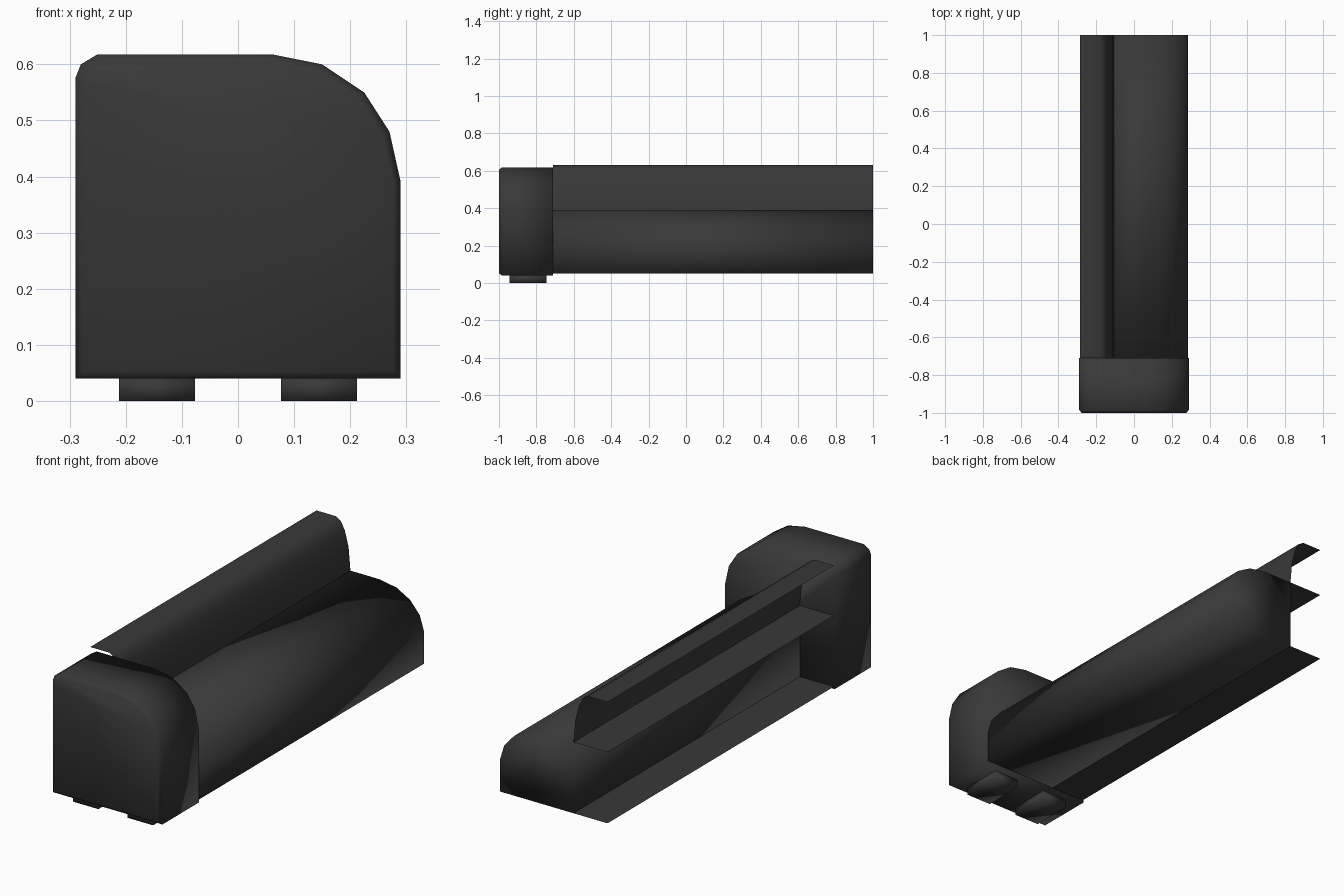
import bpy
import bmesh

cube = bpy.data.objects.get("Cube")
if cube:
    bpy.data.objects.remove(cube, do_unlink=True)

fabric = bpy.data.materials.new("charcoal_fabric")
fabric.use_nodes = True
colour = (0.04, 0.04, 0.04, 1)
fabric.diffuse_color = colour
fabric.node_tree.nodes["Principled BSDF"].inputs["Base Color"].default_value = colour


def loft(name, profile, stations, closed=True, caps=True):
    """Sweep an (x, z) profile along y; each station is (y, scale)."""
    mid_x = (min(p[0] for p in profile) + max(p[0] for p in profile)) / 2
    mid_z = (min(p[1] for p in profile) + max(p[1] for p in profile)) / 2
    bm = bmesh.new()
    rings = [[bm.verts.new((mid_x + (x - mid_x) * s, y, mid_z + (z - mid_z) * s))
              for x, z in profile] for y, s in stations]
    n = len(profile)
    for a, b in zip(rings, rings[1:]):
        for i in range(n if closed else n - 1):
            j = (i + 1) % n
            bm.faces.new((a[i], a[j], b[j], b[i]))
    if caps:
        bm.faces.new(rings[0])
        bm.faces.new(rings[-1])
    bmesh.ops.recalc_face_normals(bm, faces=bm.faces)
    mesh = bpy.data.meshes.new(name)
    bm.to_mesh(mesh)
    bm.free()
    mesh.materials.append(fabric)
    for face in mesh.polygons:
        face.use_smooth = True
    obj = bpy.data.objects.new(name, mesh)
    bpy.context.collection.objects.link(obj)
    return obj


ARM_BACK, END = -0.71, 1.0
BACK_X, SEAT_X = -0.285, -0.105
SEAT_Z, BASE_Z = 0.39, 0.05
run = [(ARM_BACK, 1), (END, 1)]

# Armrest with a rounded shoulder and a narrow bevel on the outer face
arm = [(-0.29, 0.04), (-0.29, 0.575), (-0.28, 0.6), (-0.25, 0.618),
       (0.06, 0.618), (0.15, 0.6), (0.225, 0.55), (0.27, 0.48),
       (0.29, 0.39), (0.29, 0.04)]
loft("armrest", arm, [(-1, 0.955), (-0.985, 1), (ARM_BACK, 1)])

# Seat with a rounded front edge
seat = [(SEAT_X, BASE_Z), (SEAT_X, SEAT_Z), (0.05, SEAT_Z), (0.14, 0.374),
        (0.21, 0.335), (0.262, 0.275), (0.285, 0.2), (0.285, BASE_Z)]
loft("seat", seat, run)

# Seat deck and floor panels running under the backrest
for name, z in (("seat_deck", SEAT_Z), ("base_panel", BASE_Z)):
    loft(name, [(BACK_X, z), (SEAT_X, z)], run, closed=False, caps=False)

# Backrest shell, open at the rear
back = [(SEAT_X, SEAT_Z), (-0.115, 0.5), (-0.135, 0.575),
        (-0.155, 0.613), (-0.183, 0.63), (BACK_X, 0.63)]
loft("backrest", back, run, closed=False, caps=False)

# Feet under the armrest
for side, name in ((1, "left_foot"), (-1, "right_foot")):
    a, b = 0.077 * side, 0.212 * side
    loft(name, [(a, 0), (b, 0), (b, 0.042), (a, 0.042)],
         [(-0.945, 1), (-0.745, 1)])
